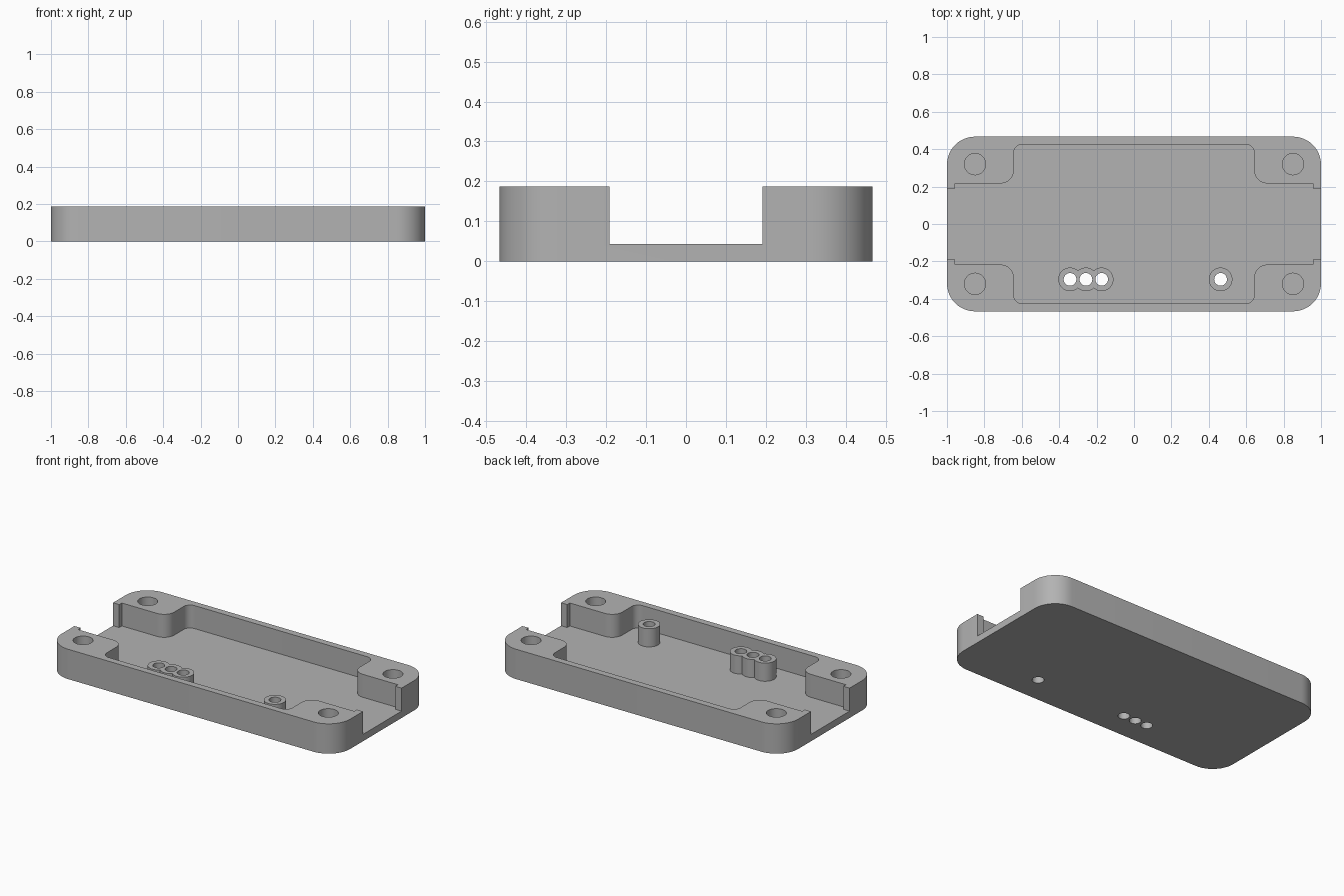
import bpy, bmesh, math
from mathutils import Vector

if "Cube" in bpy.data.objects:
    bpy.data.objects.remove(bpy.data.objects["Cube"], do_unlink=True)

HEIGHT, FLOOR, POST_TOP = 0.187, 0.043, 0.157

grey = bpy.data.materials.new("plain grey")
grey.use_nodes = True
COLOUR = (0.45, 0.45, 0.45, 1)
grey.diffuse_color = COLOUR
grey.node_tree.nodes["Principled BSDF"].inputs["Base Color"].default_value = COLOUR


def rounded(corners, steps=12):
    """Outline through (x, y, radius) right-angle corners, with fillets."""
    out = []
    for i, (x, y, r) in enumerate(corners):
        p = Vector((x, y))
        if r == 0:
            out.append(p)
            continue
        a = (Vector(corners[i - 1][:2]) - p).normalized()
        b = (Vector(corners[(i + 1) % len(corners)][:2]) - p).normalized()
        centre = p + (a + b) * r
        for k in range(steps + 1):
            t = math.pi / 2 * k / steps
            out.append(centre - b * r * math.cos(t) - a * r * math.sin(t))
    return out


def prism(name, outline, z0, z1):
    bm = bmesh.new()
    face = bm.faces.new([bm.verts.new((p[0], p[1], z0)) for p in outline])
    top = bmesh.ops.extrude_face_region(bm, geom=[face])["geom"]
    bmesh.ops.translate(bm, vec=(0, 0, z1 - z0),
                        verts=[v for v in top if isinstance(v, bmesh.types.BMVert)])
    bmesh.ops.recalc_face_normals(bm, faces=bm.faces)
    mesh = bpy.data.meshes.new(name)
    bm.to_mesh(mesh)
    bm.free()
    mesh.materials.append(grey)
    obj = bpy.data.objects.new(name, mesh)
    bpy.context.collection.objects.link(obj)
    return obj


def cylinder(name, x, y, r, z0, z1, sides=40):
    ring = [(x + r * math.cos(math.tau * k / sides),
             y + r * math.sin(math.tau * k / sides)) for k in range(sides)]
    return prism(name, ring, z0, z1)


def combine(target, tool, operation):
    mod = target.modifiers.new(operation.lower(), "BOOLEAN")
    mod.operation, mod.object, mod.solver = operation, tool, "EXACT"
    bpy.context.view_layer.objects.active = target
    bpy.ops.object.modifier_apply(modifier=mod.name)
    bpy.data.objects.remove(tool, do_unlink=True)


# Tray body: rounded slab
W, D = 1.0, 0.467
tray = prism("tray", rounded([(-W, -D, 0.15), (W, -D, 0.15), (W, D, 0.15), (-W, D, 0.15)]),
             0, HEIGHT)

# Pocket outline: one quarter, mirrored round to leave corner pads and end lips
quarter = [(1.1, 0.191, 0), (0.957, 0.191, 0), (0.957, 0.217, 0),
           (0.643, 0.217, 0.07), (0.643, 0.425, 0.045)]
half = quarter + [(-x, y, r) for x, y, r in reversed(quarter)]
pocket = half + [(x, -y, r) for x, y, r in reversed(half)]
combine(tray, prism("pocket_cutter", rounded(pocket), FLOOR, 0.3), "DIFFERENCE")

# Blind holes in the corner pads
for sx in (-1, 1):
    for sy in (-1, 1):
        combine(tray, cylinder("pad_hole_cutter", sx * 0.85, sy * 0.32, 0.057, FLOOR, 0.3),
                "DIFFERENCE")

# Hollow posts: three merged in a row and one alone
POSTS = (-0.342, -0.257, -0.173, 0.463)
POST_Y = -0.296
for x in POSTS:
    combine(tray, cylinder("post", x, POST_Y, 0.063, FLOOR / 2, POST_TOP), "UNION")
for x in POSTS:
    combine(tray, cylinder("post_hole_cutter", x, POST_Y, 0.034, -0.1, 0.3), "DIFFERENCE")

# Smooth fillets, crisp edges
bpy.ops.object.select_all(action="DESELECT")
tray.select_set(True)
bpy.context.view_layer.objects.active = tray
bpy.ops.object.shade_smooth_by_angle(angle=math.radians(30))
